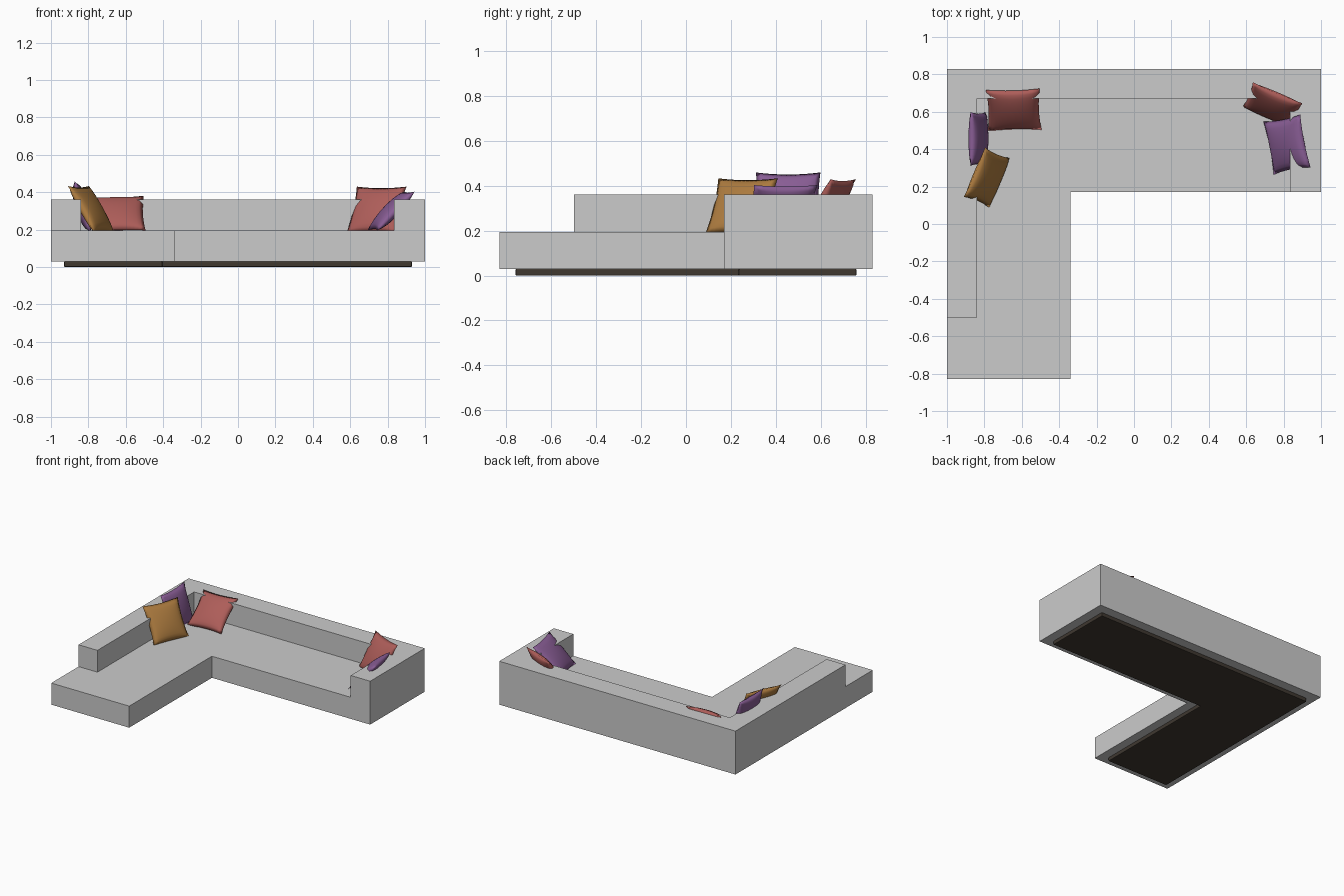
import bpy, bmesh
from math import radians
from mathutils import Matrix

if "Cube" in bpy.data.objects:
    bpy.data.objects.remove(bpy.data.objects["Cube"])


def finish(name, bm, colour=None):
    mesh = bpy.data.meshes.new(name)
    bmesh.ops.recalc_face_normals(bm, faces=bm.faces)
    bm.to_mesh(mesh)
    bm.free()
    obj = bpy.data.objects.new(name, mesh)
    bpy.context.collection.objects.link(obj)
    if colour:
        mat = bpy.data.materials.new(name + "_colour")
        mat.diffuse_color = (*colour, 1)
        mat.use_nodes = True
        mat.node_tree.nodes["Principled BSDF"].inputs["Base Color"].default_value = mat.diffuse_color
        mesh.materials.append(mat)
    return obj


def prism(name, outline, z0, z1, colour=None):
    """Extrude a flat outline upwards."""
    bm = bmesh.new()
    face = bm.faces.new([bm.verts.new((x, y, z0)) for x, y in outline])
    top = bmesh.ops.extrude_face_region(bm, geom=[face])
    for v in top["geom"]:
        if isinstance(v, bmesh.types.BMVert):
            v.co.z = z1
    return finish(name, bm, colour)


def pillow(name, centre, yaw, tilt, colour, roll=0, half=0.14, puff=0.038):
    """Puffed square with pinched edges, leaning back by tilt degrees."""
    bm = bmesh.new()
    for side in (-1, 1):
        grid = bmesh.ops.create_grid(bm, x_segments=14, y_segments=14, size=1)
        for v in grid["verts"]:
            u, w = v.co.x, v.co.y
            a, b = max(0, 1 - u * u), max(0, 1 - w * w)
            v.co = (half * u * (1.03 - 0.07 * b),
                    side * puff * (a * b) ** 0.5,
                    half * w * (1.03 - 0.07 * a))
    bmesh.ops.remove_doubles(bm, verts=bm.verts, dist=0.0005)
    for f in bm.faces:
        f.smooth = True
    obj = finish(name, bm, colour)
    obj.matrix_world = (Matrix.Translation(centre)
                        @ Matrix.Rotation(radians(yaw), 4, 'Z')
                        @ Matrix.Rotation(radians(-tilt), 4, 'X')
                        @ Matrix.Rotation(radians(roll), 4, 'Y'))
    return obj


# Backrest and arms: one continuous wall round the seat
prism("backrest_and_arms", [(-1, -0.5), (-0.84, -0.5), (-0.84, 0.67), (0.835, 0.67),
                            (0.835, 0.17), (1, 0.17), (1, 0.83), (-1, 0.83)], 0.03, 0.362)

# L-shaped seat
prism("seat", [(-1, -0.83), (-0.34, -0.83), (-0.34, 0.17), (0.835, 0.17),
               (0.835, 0.67), (-0.84, 0.67), (-0.84, -0.5), (-1, -0.5)], 0.03, 0.195)

# Recessed dark plinth
plinth = prism("plinth", [(-0.93, -0.76), (-0.405, -0.76), (-0.405, 0.235), (0.93, 0.235),
                          (0.93, 0.76), (-0.93, 0.76)], 0, 0.03, (0.05, 0.04, 0.03))
bevel = plinth.modifiers.new("soft_edge", 'BEVEL')
bevel.width = 0.005
bevel.segments = 2

# Scatter pillows
red, purple, orange = (0.42, 0.11, 0.1), (0.25, 0.11, 0.3), (0.42, 0.2, 0.05)
pillow("left_red_pillow", (-0.643, 0.61, 0.285), 0, 50, red, -2)
pillow("left_purple_pillow", (-0.832, 0.455, 0.322), 90, 17, purple)
pillow("left_orange_pillow", (-0.785, 0.248, 0.31), 67, 31, orange)
pillow("right_red_pillow", (0.74, 0.635, 0.305), -23, 30, red)
pillow("right_purple_pillow", (0.818, 0.425, 0.3), -79, 44, purple)
